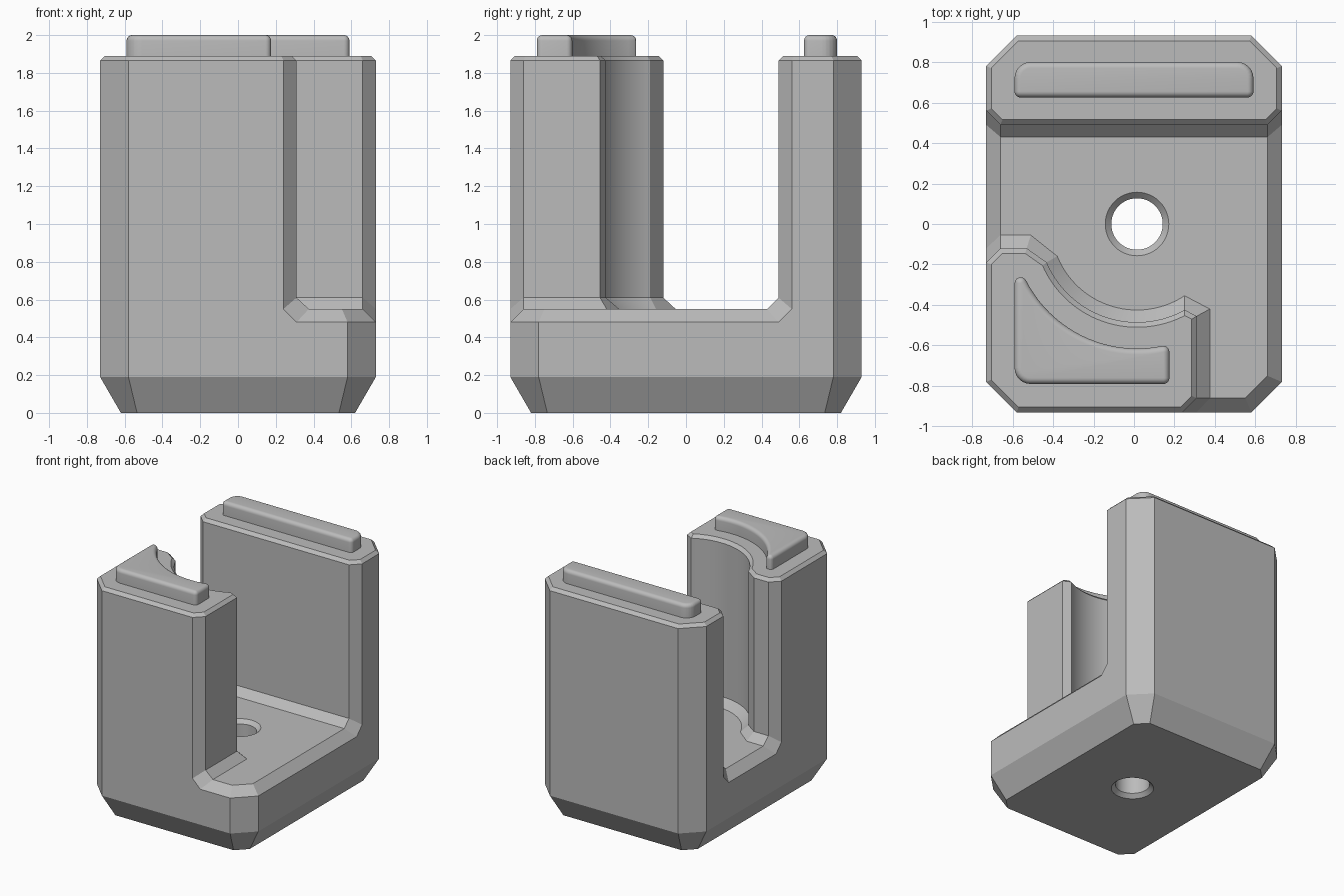
import bpy, bmesh
from math import sin, cos, pi, radians
from mathutils import Vector

if "Cube" in bpy.data.objects:
    bpy.data.objects.remove(bpy.data.objects["Cube"])

grey = bpy.data.materials.new("light grey")
grey.use_nodes = True
COLOUR = (0.5, 0.5, 0.5, 1)
grey.diffuse_color = COLOUR
grey.node_tree.nodes["Principled BSDF"].inputs["Base Color"].default_value = COLOUR

HOLE_X = 0.015  # shared centre of the hole and the curved walls


def arc(r, a0, a1, n=28):
    """Points on a circle about the hole axis."""
    angles = [radians(a0 + (a1 - a0) * i / n) for i in range(n + 1)]
    return [(HOLE_X + r * cos(a), r * sin(a)) for a in angles]


def at(points, z):
    return [(p[0], p[1], z) for p in points]


def edge_normals(points, i):
    """Outward normals of the two edges meeting at a counterclockwise corner."""
    a, b, c = (Vector(points[j % len(points)][:2]) for j in (i - 1, i, i + 1))
    d, e = (b - a).normalized(), (c - b).normalized()
    return b, Vector((d.y, -d.x)), Vector((e.y, -e.x)), d.cross(e)


def inset(points, dist):
    """Mitred inward offset."""
    out = []
    for i in range(len(points)):
        b, n1, n2, _ = edge_normals(points, i)
        p = b - (n1 + n2) * dist / (1 + n1.dot(n2))
        out.append((p.x, p.y))
    return out


def rounded(points, dist, n=6):
    """Outward offset with round convex corners."""
    out = []
    for i in range(len(points)):
        b, n1, n2, turn = edge_normals(points, i)
        if turn < 0.001:
            out.append(tuple(b + (n1 + n2).normalized() * dist))
            continue
        steps = n if turn > 0.3 else 2
        for k in range(steps + 1):
            out.append(tuple(b + n1.slerp(n2, k / steps) * dist))
    return out


def face(bm, points):
    bm.faces.new([bm.verts.new(p) for p in points])


def loft(bm, rings, bottom=False, top=False):
    loops = [[bm.verts.new(p) for p in ring] for ring in rings]
    for lo, hi in zip(loops, loops[1:]):
        for i in range(len(lo)):
            j = (i + 1) % len(lo)
            bm.faces.new((lo[i], lo[j], hi[j], hi[i]))
    if bottom:
        bm.faces.new(loops[0][::-1])
    if top:
        bm.faces.new(loops[-1])


def finish(bm, name):
    bmesh.ops.remove_doubles(bm, verts=bm.verts, dist=0.0005)
    bmesh.ops.recalc_face_normals(bm, faces=bm.faces)
    mesh = bpy.data.meshes.new(name)
    bm.to_mesh(mesh)
    bm.free()
    mesh.materials.append(grey)
    obj = bpy.data.objects.new(name, mesh)
    bpy.context.collection.objects.link(obj)
    return obj


def smooth(obj):
    bpy.ops.object.select_all(action="DESELECT")
    obj.select_set(True)
    bpy.context.view_layer.objects.active = obj
    bpy.ops.object.shade_smooth_by_angle(angle=radians(20))


# Key heights and corner points
RIM, FLOOR, FOOT, SHOULDER, TOP = 0.48, 0.55, 0.61, 1.865, 1.89
front_right = [(0.58, -0.93), (0.73, -0.78)]
front_left = [(-0.73, -0.78), (-0.58, -0.93)]
back = [(0.73, 0.78), (0.58, 0.93), (-0.58, 0.93), (-0.73, 0.78)]
rim_front, rim_right, rim_back, rim_left = (
    (0.31, -0.93), (0.73, 0.49), (-0.73, 0.49), (-0.73, -0.12))

# Tapered base up to the channel rim
bm = bmesh.new()
base = [rim_front, *front_right, rim_right, *back, rim_back, rim_left, *front_left]
loft(bm, [at(inset(base, 0.11), 0), at(base, 0.19), at(base, RIM)], bottom=True)

# Back post with flared foot
flare_back = [(-0.66, 0.43), (0.66, 0.43)]
inner_back = [(-0.66, 0.49), (0.66, 0.49)]
outer_back = [(0.73, 0.56), *back, (-0.73, 0.56)]
post = outer_back + inner_back
loft(bm, [at([rim_right, *back, rim_back], RIM) + at(flare_back, FLOOR),
          at(outer_back, FLOOR) + at(inner_back, FOOT),
          at(post, SHOULDER), at(inset(post, 0.025), TOP)], top=True)

# Front post with curved inner wall and flared foot
flare_front = [(0.375, -0.86), (0.375, -0.42), *arc(0.425, -56.5, -158),
               (-0.51, -0.055), (-0.66, -0.055)]
inner_front = [(0.31, -0.86), (0.31, -0.455), *arc(0.485, -61, -157),
               (-0.53, -0.12), (-0.66, -0.12)]
outer_front = [(-0.73, -0.19), *front_left, (0.24, -0.93)]
post = outer_front + inner_front
loft(bm, [at([rim_left, *front_left, rim_front], RIM) + at(flare_front, FLOOR),
          at(outer_front, FLOOR) + at(inner_front, FOOT),
          at(post, SHOULDER), at(inset(post, 0.025), TOP)], top=True)

# Channel floor and its sloped rim
floor_corner = [(0.55, -0.86), (0.66, -0.75)]
face(bm, at([flare_front[0], *floor_corner, flare_back[1], flare_back[0],
             *flare_front[:0:-1]], FLOOR))
outer_rim = [rim_front, *front_right, rim_right]
inner_rim = [flare_front[0], *floor_corner, flare_back[1]]
for i in range(3):
    face(bm, at(outer_rim[i:i + 2], RIM) + at(inner_rim[i:i + 2][::-1], FLOOR))
face(bm, at([rim_back, rim_left], RIM) + at([flare_front[-1], flare_back[0]], FLOOR))
body = finish(bm, "body")

# Through hole, countersunk at both ends
bm = bmesh.new()
profile = [(0.187, -0.03), (0.127, 0.03), (0.127, FLOOR - 0.03), (0.187, FLOOR + 0.03)]
loft(bm, [at(arc(r, 0, 352.5, 47), z) for r, z in profile], bottom=True, top=True)
cutter = finish(bm, "hole_cutter")
cutter.hide_render = True
cut = body.modifiers.new("hole", "BOOLEAN")
cut.operation, cut.solver, cut.object = "DIFFERENCE", "EXACT", cutter
bpy.context.view_layer.objects.active = body
bpy.ops.object.modifier_apply(modifier=cut.name)
bpy.data.objects.remove(cutter)
smooth(body)


# Raised pads with rounded edges
def pad(name, core, r=0.03, n=6):
    rings = [at(rounded(core, r), TOP - 0.001)]
    for k in range(n + 1):
        t = k / n * pi / 2
        rings.append(at(rounded(core, r * cos(t)), 2 - r + r * sin(t)))
    bm = bmesh.new()
    loft(bm, rings, bottom=True, top=True)
    smooth(finish(bm, name))


def corner(cx, cy, r, a0):
    angles = [radians(a0 + 15 * k) for k in range(7)]
    return [(cx + r * cos(a), cy + r * sin(a)) for a in angles]


pad("back_pad", [(-0.56, 0.655), (0.56, 0.655),
                 *corner(0.51, 0.72, 0.05, 0), *corner(-0.51, 0.72, 0.05, 90)])
pad("front_pad", [*corner(-0.51, -0.71, 0.05, 180), (0.145, -0.76),
                  *arc(0.645, -78.4, -153)])
